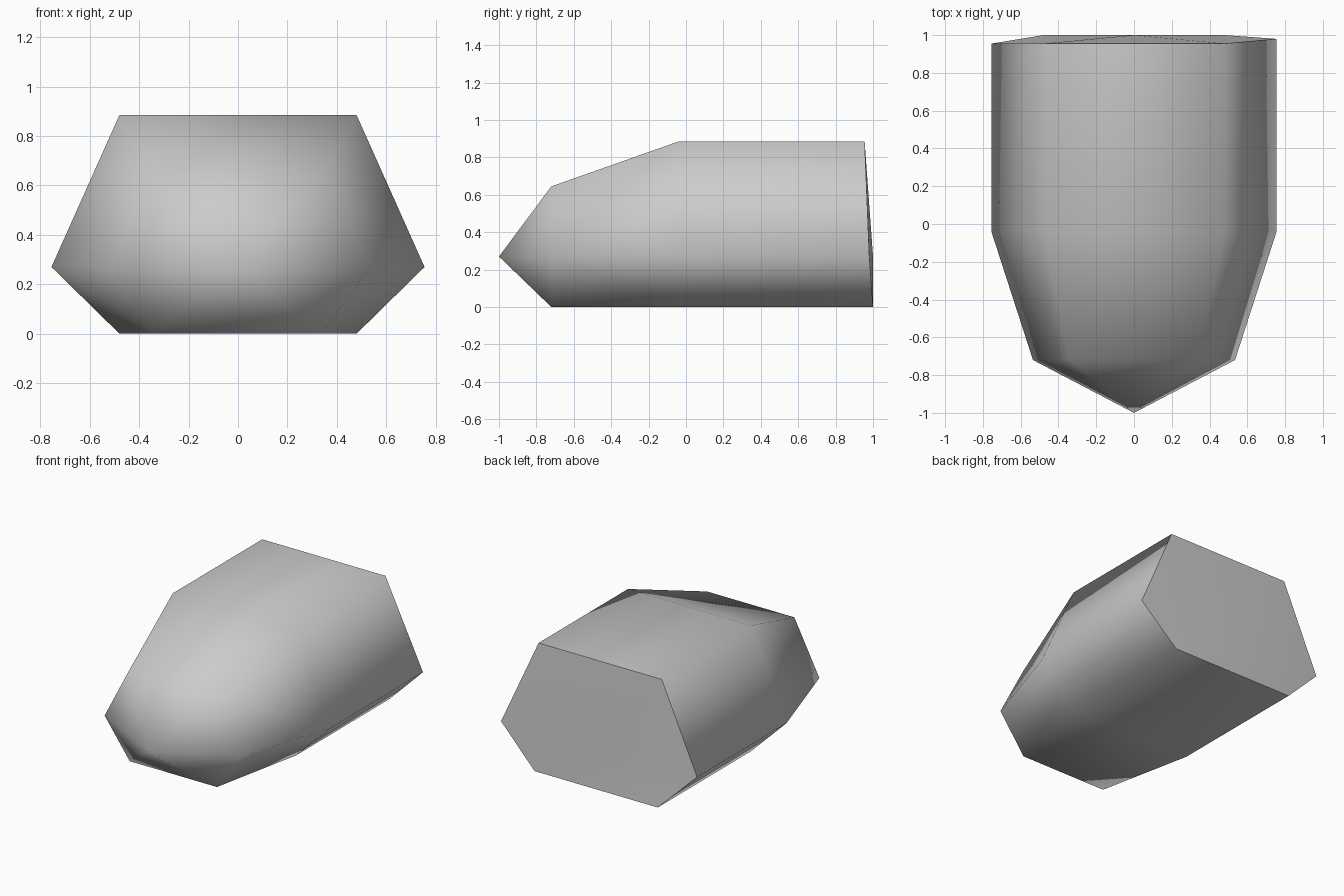
import bpy, bmesh

cube = bpy.data.objects.get("Cube")
if cube:
    bpy.data.objects.remove(cube)

grey = bpy.data.materials.new("plain grey")
grey.use_nodes = True
colour = (0.6, 0.6, 0.6, 1)
grey.diffuse_color = colour
grey.node_tree.nodes["Principled BSDF"].inputs["Base Color"].default_value = colour

MID_Z = 0.27


def hexagon(bm, y, corner, widest, top):
    """Six-sided section: flat top and base, widest at MID_Z."""
    points = [(corner, top), (widest, MID_Z), (corner, 0),
              (-corner, 0), (-widest, MID_Z), (-corner, top)]
    return [bm.verts.new((x, y, z)) for x, z in points]


def fan(bm, ring, centre):
    return [bm.faces.new((ring[i - 1], ring[i], centre)) for i in range(6)]


bm = bmesh.new()

# Sections from nose to back
nose_ring = hexagon(bm, -0.72, 0.34, 0.535, 0.645)
shoulder_ring = hexagon(bm, -0.04, 0.48, 0.755, 0.885)
back_ring = hexagon(bm, 1.0, 0.48, 0.755, 0.885)

# The back leans slightly forward at the top and on one side
for i, y in ((0, 0.955), (1, 0.98), (4, 0.955), (5, 0.955)):
    back_ring[i].co.y = y

# Side walls
for a, b in ((nose_ring, shoulder_ring), (shoulder_ring, back_ring)):
    for i in range(6):
        bm.faces.new((a[i - 1], a[i], b[i], b[i - 1]))

# Pointed nose and closed back
fan(bm, nose_ring, bm.verts.new((0, -1, MID_Z)))
fan(bm, back_ring, bm.verts.new((0, 1, MID_Z)))
bmesh.ops.recalc_face_normals(bm, faces=bm.faces[:])

# Smooth all over, with a hard rim around the back
for face in bm.faces:
    face.smooth = True
for i in range(6):
    bm.edges.get((back_ring[i - 1], back_ring[i])).smooth = False

mesh = bpy.data.meshes.new("faceted_body")
bm.to_mesh(mesh)
bm.free()
mesh.materials.append(grey)
body = bpy.data.objects.new("faceted_body", mesh)
bpy.context.collection.objects.link(body)
